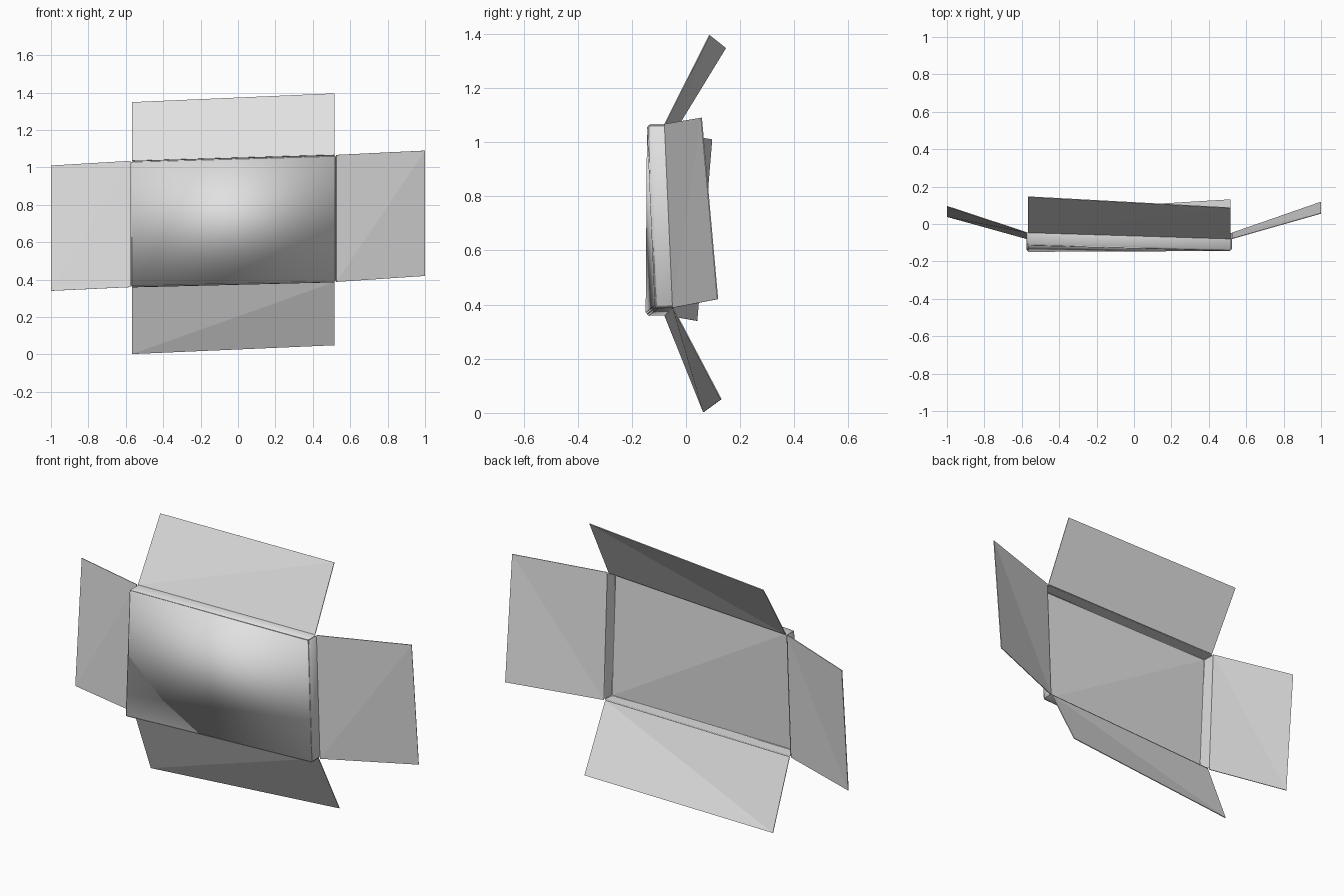
import bpy, bmesh
from mathutils import Vector

cube = bpy.data.objects.get("Cube")
if cube:
    bpy.data.objects.remove(cube, do_unlink=True)

GREY = (0.75, 0.75, 0.75, 1)
grey = bpy.data.materials.new("plain_grey")
grey.use_nodes = True
grey.diffuse_color = GREY
grey.node_tree.nodes["Principled BSDF"].inputs["Base Color"].default_value = GREY


def build(name, verts, faces, bevel=0.0, smooth=False):
    bm = bmesh.new()
    vs = [bm.verts.new(v) for v in verts]
    for f in faces:
        bm.faces.new([vs[i] for i in f])
    if bevel:
        inner = [e for e in bm.edges if not e.is_boundary]
        bmesh.ops.bevel(bm, geom=inner, offset=bevel, segments=1,
                        affect='EDGES', clamp_overlap=True)
    for f in bm.faces:
        f.smooth = smooth
    mesh = bpy.data.meshes.new(name)
    bm.to_mesh(mesh)
    bm.free()
    mesh.materials.append(grey)
    obj = bpy.data.objects.new(name, mesh)
    bpy.context.collection.objects.link(obj)
    return obj


# Corner order: top left, top right, bottom right, bottom left (as seen facing it)
front = [Vector(p) for p in ((-0.575, -0.115, 1.035), (0.525, -0.145, 1.067),
                             (0.525, -0.115, 0.385), (-0.575, -0.15, 0.358))]
rim = [Vector(p) for p in ((-0.575, -0.045, 1.035), (0.525, -0.078, 1.067),
                           (0.525, -0.048, 0.388), (-0.575, -0.078, 0.36))]
walls = [(i, i + 4, (i + 1) % 4 + 4, (i + 1) % 4) for i in range(4)]

# Softly shaded outer tray with chamfered edges
build("tray_shell", front + rim, [(3, 2, 1, 0)] + walls, bevel=0.012, smooth=True)

# Flat-faced inside of the tray, open to the back
GAP = 0.005


def inset(p, depth):
    sx = -1 if p.x > 0 else 1
    sz = -1 if p.z > 0.7 else 1
    return p + Vector((sx * GAP, depth, sz * GAP))


lining = [inset(p, GAP) for p in front] + [inset(p, 0) for p in rim]
build("tray_lining", lining, [(0, 1, 2), (0, 2, 3)] + [w[::-1] for w in walls])


# Slightly twisted flaps hinged on the rim: hinge start, hinge end, tips
def flap(name, start, end, end_tip, start_tip, trim):
    a, b = rim[start].copy(), rim[end].copy()
    if trim:
        for p in (a, b):
            p.x -= 0.009 if p.x > 0 else -0.009
    obj = build(name, [a, b, Vector(end_tip), Vector(start_tip)],
                [(0, 1, 2), (0, 2, 3)])
    solid = obj.modifiers.new("Thickness", 'SOLIDIFY')
    solid.thickness = 0.004
    solid.offset = 0


flap("top_flap", 0, 1, (0.516, 0.087, 1.395), (-0.566, 0.146, 1.348), True)
flap("bottom_flap", 2, 3, (-0.566, 0.065, 0.003), (0.516, 0.13, 0.05), True)
flap("left_flap", 2, 1, (1.0, 0.057, 1.09), (1.0, 0.117, 0.42), False)
flap("right_flap", 0, 3, (-1.0, 0.04, 0.34), (-1.0, 0.095, 1.01), False)
